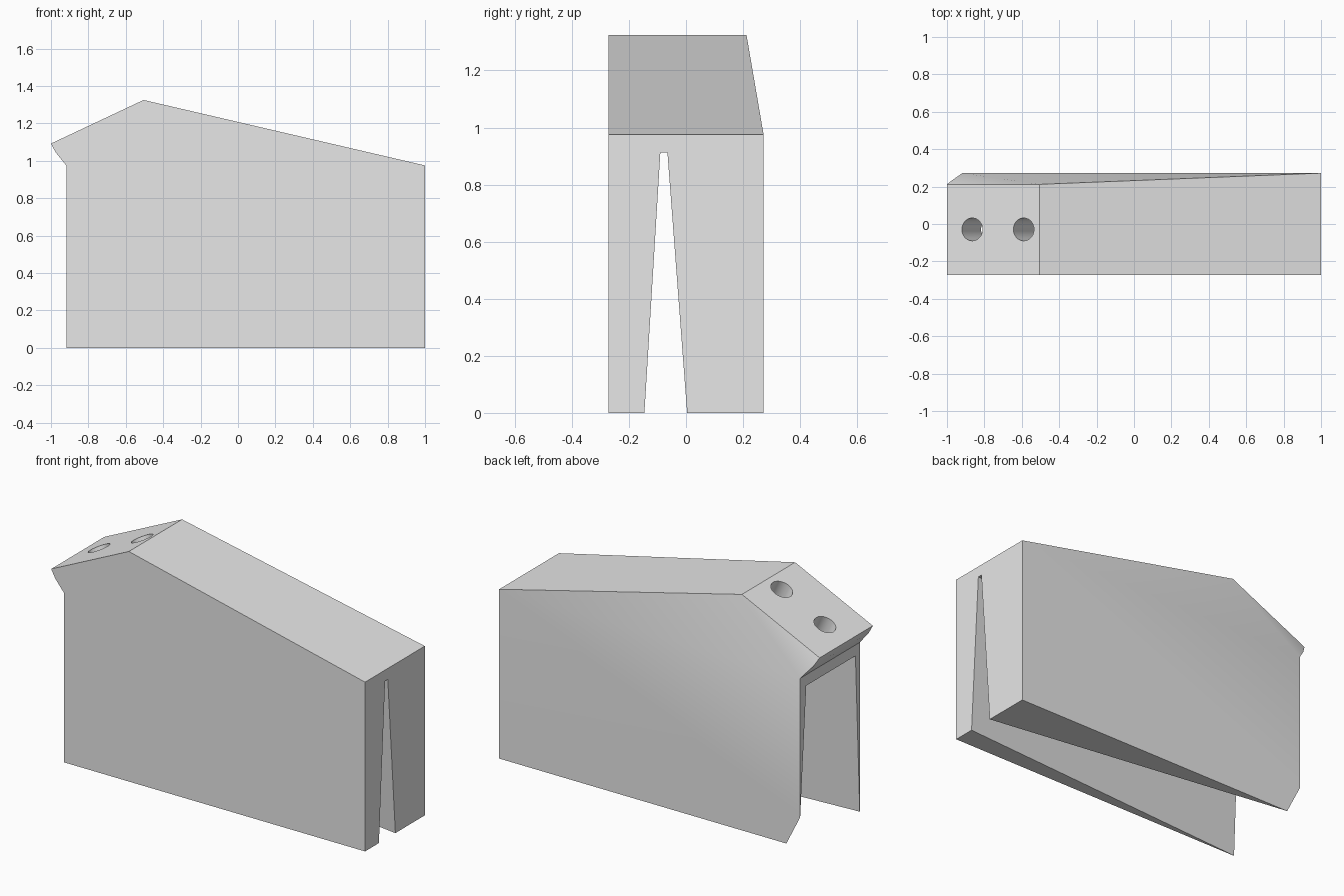
import bpy
import bmesh
import math
from mathutils import Vector

if "Cube" in bpy.data.objects:
    bpy.data.objects.remove(bpy.data.objects["Cube"])

grey = bpy.data.materials.new("plain grey")
grey.use_nodes = True
grey.diffuse_color = (0.8, 0.8, 0.8, 1)
grey.node_tree.nodes["Principled BSDF"].inputs["Base Color"].default_value = grey.diffuse_color


def make_object(name, bm):
    bmesh.ops.recalc_face_normals(bm, faces=bm.faces)
    mesh = bpy.data.meshes.new(name)
    bm.to_mesh(mesh)
    bm.free()
    mesh.materials.append(grey)
    obj = bpy.data.objects.new(name, mesh)
    bpy.context.collection.objects.link(obj)
    return obj


def loft(name, ring_a, ring_b, caps_b=None):
    """Join two matching rings; caps_b lists the index groups closing ring_b."""
    bm = bmesh.new()
    a = [bm.verts.new(p) for p in ring_a]
    b = [bm.verts.new(p) for p in ring_b]
    n = len(a)
    bm.faces.new(a)
    for group in caps_b or [range(n)]:
        bm.faces.new([b[i] for i in group])
    for i in range(n):
        j = (i + 1) % n
        bm.faces.new((a[i], a[j], b[j], b[i]))
    return make_object(name, bm)


# Body: side outline (x, z, back y), with the back leaning in above the shoulder
FRONT = -0.272
outline = [(1, 0, 0.272), (1, 0.975, 0.272), (-0.505, 1.325, 0.212),
           (-1, 1.092, 0.212), (-0.975, 1.045, 0.232),
           (-0.918, 0.975, 0.272), (-0.918, 0, 0.272)]
body = loft("clip_body",
            [(x, FRONT, z) for x, z, y in outline],
            [(x, y, z) for x, z, y in outline],
            [(0, 1, 5, 6), (1, 2, 5), (2, 3, 5), (3, 4, 5)])

# Tapered slot, flaring towards the head end: (y, z) at each end of the body
narrow = [(-0.145, 0), (-0.09, 0.912), (-0.065, 0.912), (0.004, 0)]
wide = [(-0.27, 0), (-0.23, 0.912), (0.217, 0.912), (0.285, 0)]


def slot_ring(x):
    t = (1 - x) / 1.918
    ring = [Vector((x, a[0] + (b[0] - a[0]) * t, a[1])) for a, b in zip(narrow, wide)]
    # Carry the side walls below the base for a clean cut
    ring[0] += (ring[0] - ring[1]) * 0.1
    ring[3] += (ring[3] - ring[2]) * 0.1
    return ring


cutters = [loft("slot_cutter", slot_ring(1.1), slot_ring(-1.02))]

# Two screw holes, square to the sloping head and open into the slot
slope = math.atan2(1.325 - 1.092, 0.495)
for x in (-0.865, -0.59):
    z = 1.092 + (x + 1) * math.tan(slope)
    axis = Vector((math.sin(slope), 0, -math.cos(slope)))
    bpy.ops.mesh.primitive_cylinder_add(
        vertices=40, radius=0.061, depth=0.64,
        location=Vector((x, -0.029, z)) + axis * 0.22,
        rotation=(0, -slope, 0))
    hole = bpy.context.object
    hole.name = "hole_cutter"
    hole.data.materials.append(grey)
    cutters.append(hole)

# Cut the slot and holes, then drop the cutters
bpy.ops.object.select_all(action="DESELECT")
bpy.context.view_layer.objects.active = body
body.select_set(True)
for cutter in cutters:
    cutter.hide_render = True
    cut = body.modifiers.new("cut", "BOOLEAN")
    cut.operation = "DIFFERENCE"
    cut.solver = "EXACT"
    cut.object = cutter
    bpy.ops.object.modifier_apply(modifier=cut.name)
    bpy.data.objects.remove(cutter)

bpy.ops.object.shade_smooth_by_angle(angle=math.radians(30))
